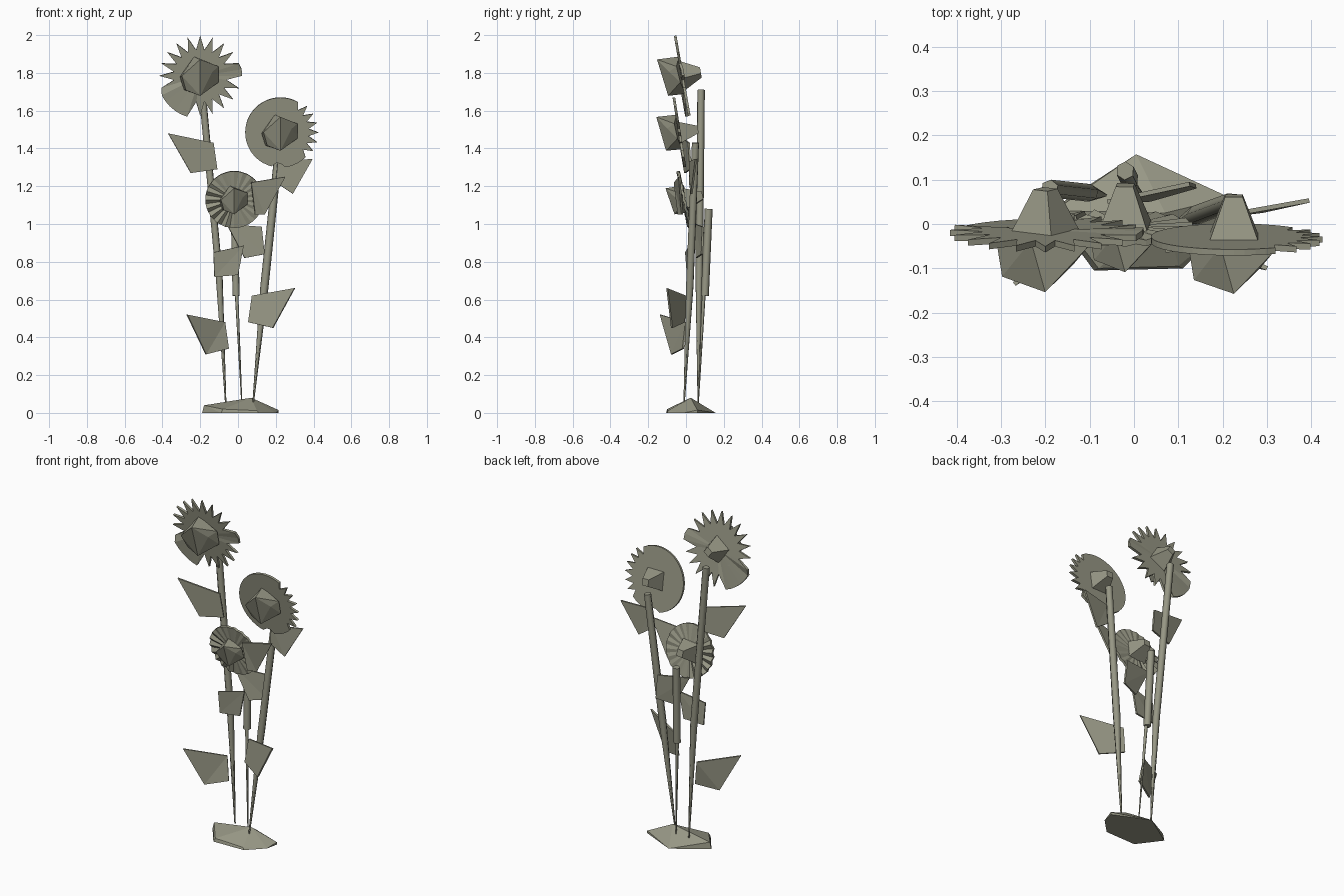
import bpy, bmesh
from math import sin, cos, radians
from mathutils import Vector, Matrix

cube = bpy.data.objects.get("Cube")
if cube:
    bpy.data.objects.remove(cube)

# Single flat colour
olive = bpy.data.materials.new("olive_grey")
olive.use_nodes = True
olive.diffuse_color = (0.31, 0.31, 0.235, 1)
shader = olive.node_tree.nodes["Principled BSDF"]
shader.inputs["Base Color"].default_value = olive.diffuse_color
shader.inputs["Roughness"].default_value = 0.9


def add_object(name, data):
    data.materials.append(olive)
    obj = bpy.data.objects.new(name, data)
    bpy.context.collection.objects.link(obj)
    return obj


def from_bmesh(name, bm, thickness=0):
    bmesh.ops.recalc_face_normals(bm, faces=bm.faces)
    mesh = bpy.data.meshes.new(name)
    bm.to_mesh(mesh)
    bm.free()
    obj = add_object(name, mesh)
    if thickness:
        mod = obj.modifiers.new("thickness", 'SOLIDIFY')
        mod.thickness = thickness
        mod.offset = 0
    return obj


def hull(name, points, matrix=Matrix()):
    bm = bmesh.new()
    for p in points:
        bm.verts.new(matrix @ Vector(p))
    bmesh.ops.convex_hull(bm, input=bm.verts)
    return from_bmesh(name, bm)


def stem(name, points):
    """Tapered polygonal tube through (x, y, z, radius) points."""
    curve = bpy.data.curves.new(name, 'CURVE')
    curve.dimensions = '3D'
    curve.bevel_depth = 1
    curve.bevel_resolution = 1
    curve.use_fill_caps = True
    spline = curve.splines.new('POLY')
    spline.points.add(len(points) - 1)
    for sp, (x, y, z, r) in zip(spline.points, points):
        sp.co = (x, y, z, 1)
        sp.radius = r
    return add_object(name, curve)


def leaf(name, corners):
    bm = bmesh.new()
    a, b, c, d = [bm.verts.new(p) for p in corners]
    bm.faces.new((a, b, d))
    bm.faces.new((b, c, d))
    return from_bmesh(name, bm, 0.01)


# Low faceted seed head and four-sided calyx, in flower space (front is -y)
SEED = [(0, -.108, .1), (-.09, -.09, .015), (.06, -.06, .03),
        (0, -.085, -.085), (-.07, -.07, -.06), (.09, -.02, .05),
        (.09, -.015, -.03), (-.1, -.03, 0), (-.03, 0, .095),
        (-.08, 0, -.07), (0, 0, -.09)]
CALYX = [(r * cos(radians(a)), y, r * sin(radians(a)))
         for r, y in ((.08, 0), (.028, .1)) for a in (0, 90, 180, 270)]


def flower(name, centre, tilt, seed_size, calyx_turn, rim_shape, steps):
    """rim_shape(angle, odd) gives the petal rim radius and y offset."""
    place = Matrix.Translation(centre) @ Matrix.Rotation(radians(tilt), 4, 'X')
    bm = bmesh.new()
    hub = bm.verts.new(place @ Vector((0, 0, 0)))
    rim = []
    for i in range(steps):
        a = 360 * i / steps
        r, y = rim_shape(a, i % 2)
        rim.append(bm.verts.new(place @ Vector(
            (r * cos(radians(a)), y, r * sin(radians(a))))))
    for p, q in zip(rim, rim[1:] + rim[:1]):
        bm.faces.new((hub, p, q))
    from_bmesh(name + "_petals", bm, 0.014)
    hull(name + "_seed_head", SEED, place @ Matrix.Scale(seed_size, 4))
    hull(name + "_calyx", CALYX,
         place @ Matrix.Rotation(radians(calyx_turn), 4, 'Y'))


# Petal rims: broad fused petals mixed with pointed ones
def tall_rim(a, odd):
    if 203 <= a <= 255:
        return .228, -.015
    if 0 <= a <= 16:
        return .222, .005
    return (.14 if odd else .215), 0


def right_rim(a, odd):
    if a < 56 or a > 318:
        return (.15 if odd else .2), 0
    if 262 < a < 272:
        return .165, 0
    return .187, 0


def small_rim(a, odd):
    fold = .008 if 150 < a < 260 else .003
    return .153, (fold if odd else -fold)


flower("tall_flower", (-.2, -.02, 1.785), 10, 1.08, 10, tall_rim, 40)
flower("right_flower", (.225, -.035, 1.485), 9, 1, 45, right_rim, 48)
flower("small_flower", (-.02, -.01, 1.13), 12, .78, 40, small_rim, 40)

# Stems, thin at the ground and thick above
stem("tall_stem", [(-.065, .065, .05, .004), (-.1, .07, .73, .02),
                   (-.19, .08, 1.71, .02)])
stem("right_stem", [(.08, -.01, .05, .004), (.14, .02, .67, .022),
                    (.22, .05, 1.43, .021)])
stem("small_stem", [(.02, .065, .05, .003), (-.008, .095, .64, .01)])
stem("small_stem_top", [(-.01, .1, .62, .021), (-.02, .12, 1.08, .021)])

# Leaves
leaf("tall_upper_leaf", [(-.37, -.04, 1.48), (-.13, .015, 1.43),
                         (-.11, .025, 1.29), (-.25, -.005, 1.27)])
leaf("tall_lower_leaf", [(-.27, -.135, .52), (-.07, 0, .48),
                         (-.05, -.015, .34), (-.17, -.075, .31)])
leaf("right_lower_leaf", [(.3, -.1, .66), (.075, 0, .62),
                          (.055, -.01, .48), (.185, -.075, .45)])
leaf("right_upper_leaf", [(.395, .053, 1.345), (.21, .02, 1.33),
                          (.2, .02, 1.22), (.29, .03, 1.16)])
leaf("right_inner_leaf", [(.25, -.035, 1.25), (.07, -.06, 1.22),
                          (.09, -.04, 1.05), (.14, -.02, 1.05)])
leaf("small_left_leaf", [(-.13, 0, .85), (.03, .02, .885),
                         (0, .02, .73), (-.125, .01, .72)])
leaf("small_right_leaf", [(.125, .09, .985), (-.06, .05, 1.0),
                          (.035, .055, .82), (.14, .085, .84)])

# Faceted ground mound
hull("ground_mound", [(-.19, .03, 0), (.005, .157, 0), (.215, .06, 0),
                      (.2, -.01, 0), (.11, -.1, 0), (-.09, -.105, 0),
                      (-.18, .03, .04), (.215, .06, .015), (.07, .025, .08),
                      (-.08, -.1, .02), (.1, -.095, .012)])
